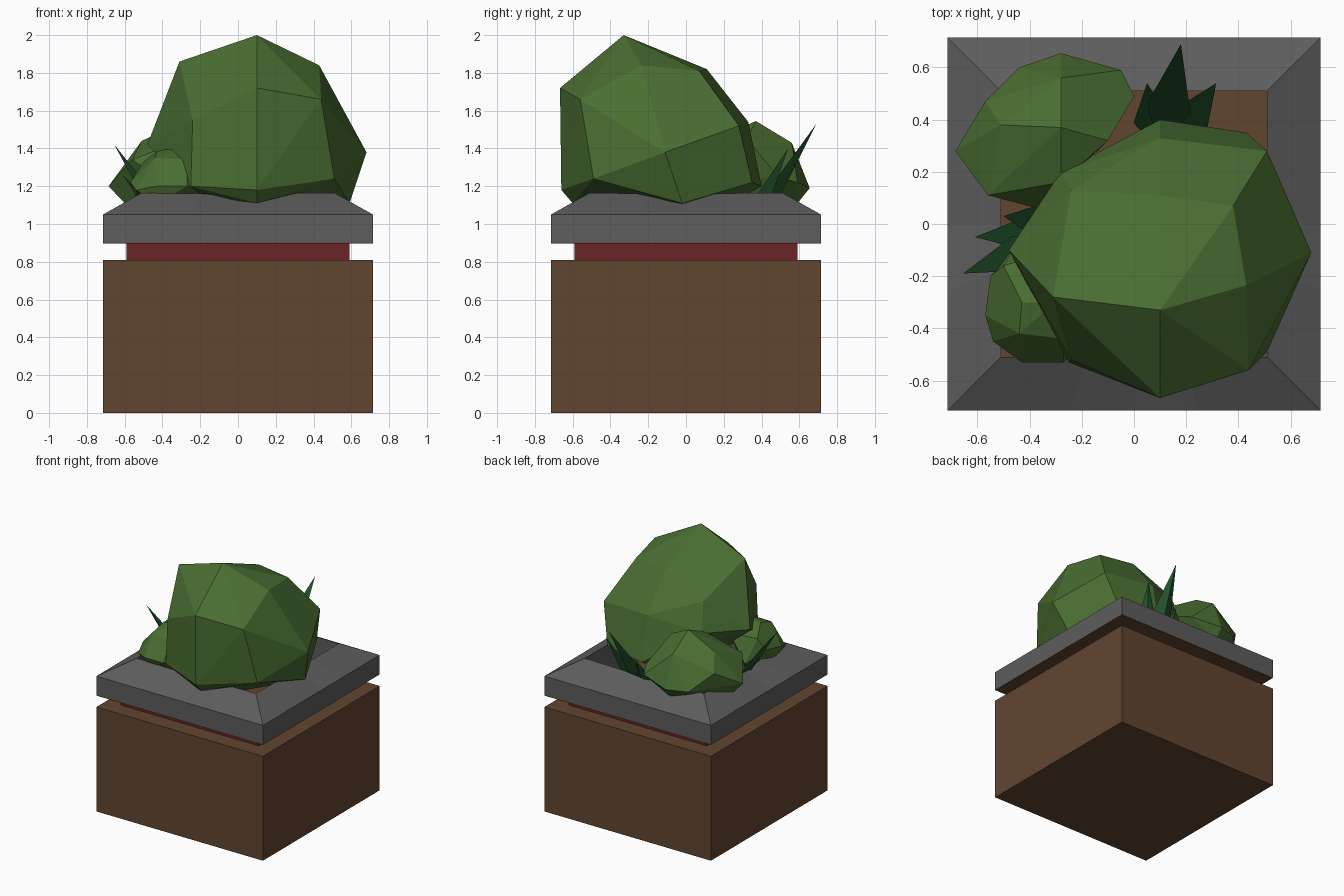
import bpy, bmesh
from mathutils import Vector

if "Cube" in bpy.data.objects:
    bpy.data.objects.remove(bpy.data.objects["Cube"])


def mat(name, rgb):
    lin = [((c / 255 + 0.055) / 1.055) ** 2.4 for c in rgb]
    m = bpy.data.materials.new(name)
    m.diffuse_color = (*lin, 1)
    m.use_nodes = True
    m.node_tree.nodes["Principled BSDF"].inputs["Base Color"].default_value = m.diffuse_color
    return m


BROWN = mat("earth brown", (98, 69, 48))
RED = mat("dark red", (107, 36, 38))
GREY = mat("stone grey", (93, 93, 93))
GREEN = mat("bush green", (74, 110, 50))
LEAF = mat("leaf green", (35, 84, 43))


def finish(name, bm, material):
    bmesh.ops.recalc_face_normals(bm, faces=bm.faces)
    me = bpy.data.meshes.new(name)
    bm.to_mesh(me)
    bm.free()
    me.materials.append(material)
    ob = bpy.data.objects.new(name, me)
    bpy.context.collection.objects.link(ob)
    return ob


def slab(name, half, z0, z1, material):
    bm = bmesh.new()
    bmesh.ops.create_cube(bm, size=1)
    for v in bm.verts:
        v.co = (v.co.x * 2 * half, v.co.y * 2 * half, z1 if v.co.z > 0 else z0)
    return finish(name, bm, material)


def hull(name, points, material):
    bm = bmesh.new()
    for p in points:
        bm.verts.new(p)
    res = bmesh.ops.convex_hull(bm, input=bm.verts)
    loose = [v for v in bm.verts if not v.link_faces]
    bmesh.ops.delete(bm, geom=loose, context='VERTS')
    # merge nearly flat triangles back into larger facets
    bmesh.ops.dissolve_limit(bm, angle_limit=0.1, verts=bm.verts, edges=bm.edges)
    return finish(name, bm, material)


# planter body, recessed neck, soil
slab("planter_body", 0.715, 0, 0.81, BROWN)
slab("planter_neck", 0.59, 0.81, 0.9, RED)
slab("soil", 0.714, 0.898, 0.906, BROWN)

# stone rim: square rings with a sloped, slightly wavy top
STEPS = [(-1, 0), (-0.35, -0.005), (0, -0.025), (0.35, -0.003)]


def ring(bm, half, z, wavy):
    verts = []
    for side in range(4):
        for t, dip in STEPS:
            x, y = t * half, -half
            for _ in range(side):
                x, y = -y, x
            verts.append(bm.verts.new((x, y, z + (dip if wavy else 0))))
    return verts


bm = bmesh.new()
rings = [ring(bm, *r) for r in ((0.715, 0.902, False), (0.715, 1.05, False),
                                (0.51, 1.165, True), (0.51, 0.902, False))]
for a, b in zip(rings, rings[1:] + rings[:1]):
    for i in range(len(a)):
        j = (i + 1) % len(a)
        bm.faces.new((a[i], a[j], b[j], b[i]))
finish("planter_rim", bm, GREY)

# large bush
hull("large_bush", [
    (0.10, -0.33, 2.0), (0.43, -0.235, 1.84), (-0.31, -0.28, 1.86),
    (0.10, -0.667, 1.72), (0.44, -0.56, 1.66), (-0.24, -0.52, 1.55),
    (0.10, 0.11, 1.82), (0.38, 0.07, 1.81), (-0.24, 0.13, 1.66),
    (0.68, -0.11, 1.38), (0.51, 0.28, 1.52), (0.10, 0.33, 1.54),
    (-0.28, 0.20, 1.45), (-0.48, -0.10, 1.42), (0.10, -0.66, 1.18),
    (0.51, -0.49, 1.24), (-0.25, -0.53, 1.2), (0.43, 0.35, 1.22),
    (0.10, 0.40, 1.2), (0.10, -0.60, 1.11), (0.59, -0.02, 1.11),
    (0.10, -0.10, 0.92)], GREEN)

# rear left bush
hull("rear_bush", [
    (-0.28, 0.37, 1.545), (-0.51, 0.38, 1.44), (-0.28, 0.56, 1.43),
    (-0.10, 0.32, 1.45), (-0.28, 0.655, 1.19), (-0.05, 0.59, 1.22),
    (0.0, 0.49, 1.25), (-0.44, 0.60, 1.19), (-0.57, 0.47, 1.32),
    (-0.685, 0.28, 1.2), (-0.56, 0.11, 1.34), (-0.28, 0.16, 1.45),
    (-0.37, 0.06, 1.22), (-0.28, 0.59, 1.11), (-0.60, 0.28, 1.11),
    (-0.28, 0.33, 0.95)], GREEN)

# front left bush
hull("front_bush", [
    (-0.43, -0.30, 1.385), (-0.30, -0.30, 1.41), (-0.44, -0.42, 1.35),
    (-0.27, -0.44, 1.34), (-0.43, -0.53, 1.2), (-0.27, -0.53, 1.2),
    (-0.57, -0.35, 1.22), (-0.54, -0.45, 1.18), (-0.55, -0.20, 1.24),
    (-0.50, -0.16, 1.33), (-0.17, -0.45, 1.18), (-0.30, -0.10, 1.35),
    (-0.45, -0.08, 1.15), (-0.43, -0.49, 1.11), (-0.53, -0.30, 1.11),
    (-0.32, -0.30, 0.95)], GREEN)


# pointed leaves: thin folded spikes growing out of the soil
def leaf(name, base, tip, width):
    base, tip = Vector(base), Vector(tip)
    d = (tip - base).normalized()
    side = d.cross(Vector((0, 0, 1))).normalized() * width / 2
    fold = side.cross(d).normalized() * width * 0.35
    mid = base.lerp(tip, 0.4)
    hull(name, [base, mid + side, mid - side, mid - fold, tip], LEAF)


leaf("rear_leaf_tall", (0.10, 0.28, 0.93), (0.18, 0.69, 1.53), 0.17)
leaf("rear_leaf_right", (0.15, 0.30, 0.93), (0.315, 0.54, 1.40), 0.15)
leaf("rear_leaf_left", (0.08, 0.30, 0.93), (0.05, 0.54, 1.28), 0.14)
leaf("side_leaf_front", (-0.30, -0.06, 0.93), (-0.655, -0.19, 1.42), 0.14)
leaf("side_leaf_rear", (-0.30, -0.03, 0.93), (-0.61, -0.05, 1.26), 0.12)
leaf("side_leaf_inner", (-0.30, 0.0, 0.93), (-0.50, 0.03, 1.32), 0.12)
